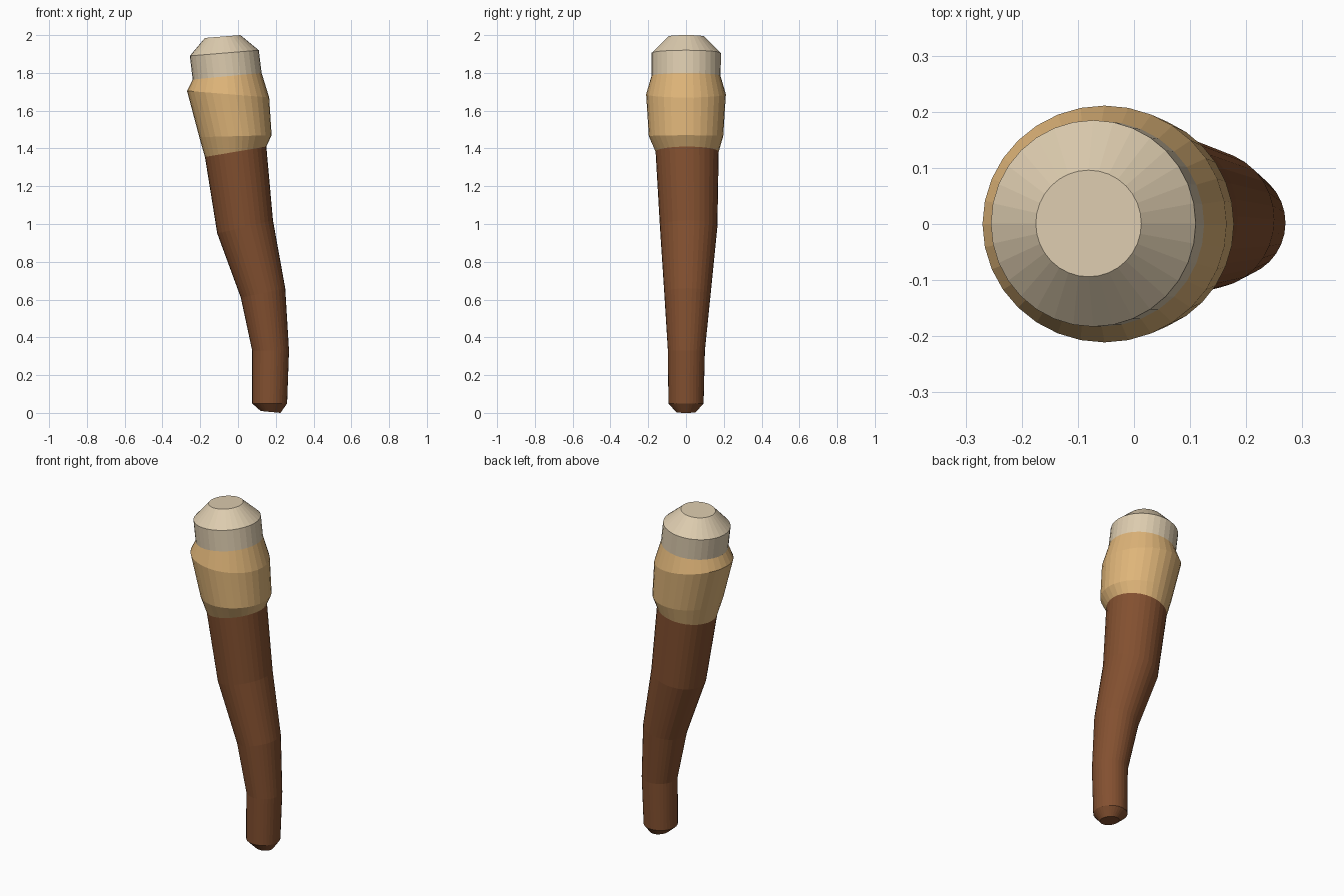
import bpy, bmesh, math

SIDES = 32

cube = bpy.data.objects.get("Cube")
if cube:
    bpy.data.objects.remove(cube, do_unlink=True)


def srgb(*rgb):
    return tuple(((v / 255 + 0.055) / 1.055) ** 2.4 for v in rgb) + (1.0,)


def material(name, color):
    mat = bpy.data.materials.new(name)
    mat.use_nodes = True
    mat.diffuse_color = color
    mat.node_tree.nodes["Principled BSDF"].inputs["Base Color"].default_value = color
    return mat


def loft(name, rings, mat, cap_bottom=False, cap_top=False):
    """Skin tilted rings: (left x, left z, right x, right z, centre y, y radius)."""
    bm = bmesh.new()
    loops = []
    for xl, zl, xr, zr, cy, ry in rings:
        loop = []
        for i in range(SIDES):
            a = 2 * math.pi * i / SIDES
            t = (1 + math.cos(a)) / 2
            loop.append(bm.verts.new((xl + (xr - xl) * t,
                                      cy + ry * math.sin(a),
                                      zl + (zr - zl) * t)))
        loops.append(loop)
    for low, high in zip(loops, loops[1:]):
        for i in range(SIDES):
            j = (i + 1) % SIDES
            bm.faces.new((low[i], low[j], high[j], high[i]))
    if cap_bottom:
        bm.faces.new(loops[0][::-1])
    if cap_top:
        bm.faces.new(loops[-1])
    mesh = bpy.data.meshes.new(name)
    bm.to_mesh(mesh)
    bm.free()
    mesh.materials.append(mat)
    obj = bpy.data.objects.new(name, mesh)
    bpy.context.collection.objects.link(obj)
    return obj


wood = material("dark wood", srgb(131, 80, 48))
tan = material("tan wrap", srgb(223, 181, 121))
bone = material("pale bone", srgb(221, 204, 175))

# Rings shared between neighbouring parts
wrap_start = (-0.175, 1.355, 0.15, 1.41, 0.006, 0.167)
cap_start = (-0.24, 1.765, 0.125, 1.80, 0, 0.183)

# Curved shaft with a bevelled foot
loft("shaft", [
    (0.12, 0.01, 0.225, 0.0, 0, 0.053),
    (0.075, 0.05, 0.26, 0.05, 0, 0.093),
    (0.075, 0.33, 0.27, 0.33, 0.002, 0.098),
    (0.015, 0.61, 0.25, 0.66, 0.008, 0.123),
    (-0.11, 0.95, 0.185, 1.02, 0.014, 0.152),
    wrap_start,
], wood, cap_bottom=True)

# Bulging wrap
loft("wrap", [
    wrap_start,
    (-0.205, 1.46, 0.178, 1.47, 0, 0.197),
    (-0.27, 1.705, 0.165, 1.67, 0, 0.211),
    cap_start,
], tan)

# Bevelled end cap
loft("end_cap", [
    cap_start,
    (-0.255, 1.89, 0.11, 1.92, 0.001, 0.184),
    (-0.175, 1.985, 0.013, 2.0, 0.001, 0.095),
], bone, cap_top=True)
